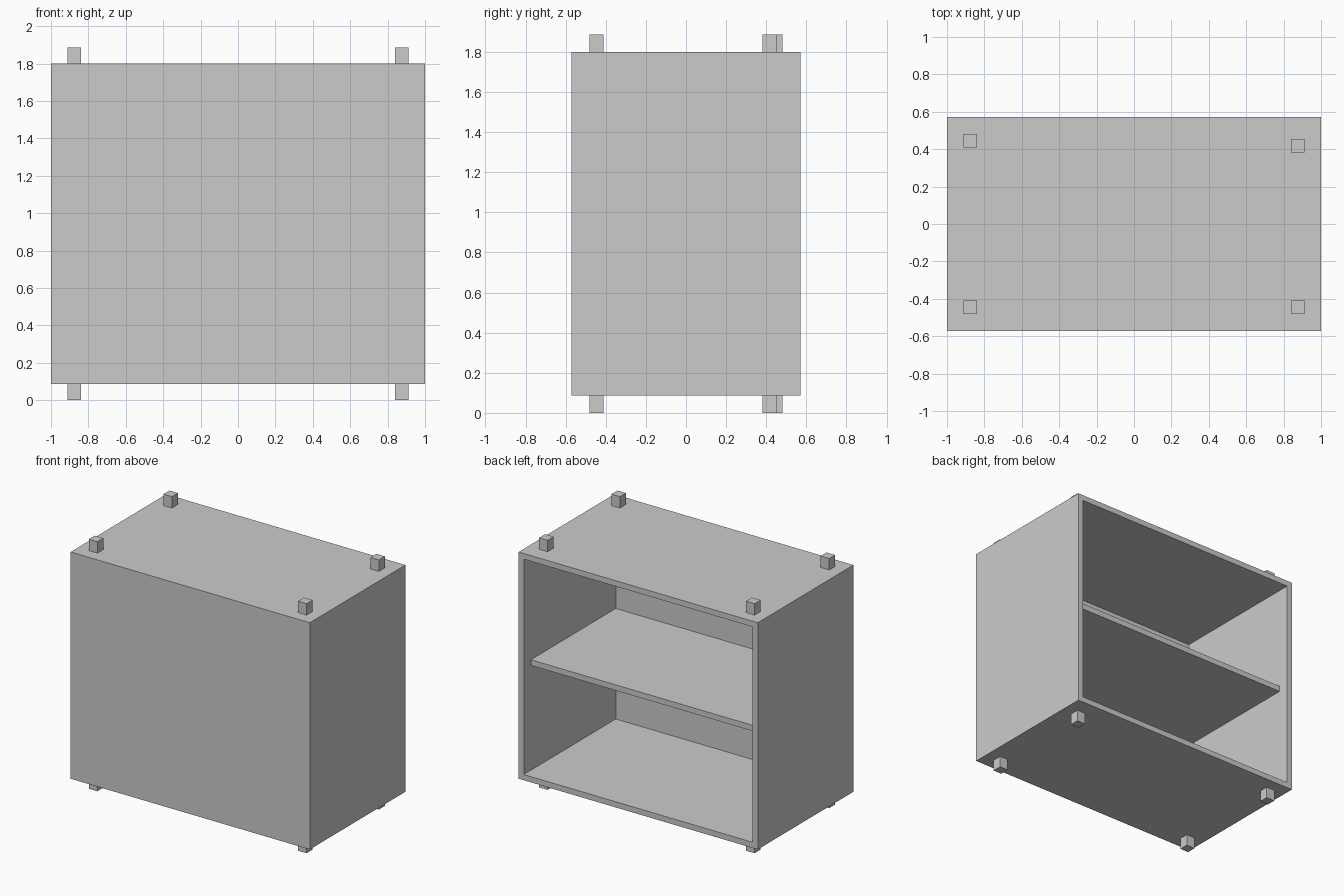
import bpy
import bmesh
from mathutils import Vector

if "Cube" in bpy.data.objects:
    bpy.data.objects.remove(bpy.data.objects["Cube"])

HALF_W, HALF_D = 1.0, 0.571      # cabinet half width and half depth
Z0, Z1 = 0.086, 1.80             # cabinet underside and top
WALL = 0.043                     # panel thickness
FOOT = 0.0714                    # square peg side
FOOT_H = 0.086                   # peg height


def box(bm, lo, hi):
    lo, hi = Vector(lo), Vector(hi)
    verts = bmesh.ops.create_cube(bm, size=1)["verts"]
    bmesh.ops.scale(bm, vec=hi - lo, verts=verts)
    bmesh.ops.translate(bm, vec=(lo + hi) / 2, verts=verts)


def finish(bm, name):
    bmesh.ops.recalc_face_normals(bm, faces=bm.faces)
    mesh = bpy.data.meshes.new(name)
    bm.to_mesh(mesh)
    bm.free()
    obj = bpy.data.objects.new(name, mesh)
    bpy.context.collection.objects.link(obj)
    return obj


def box_object(name, lo, hi):
    bm = bmesh.new()
    box(bm, lo, hi)
    return finish(bm, name)


# Cabinet shell: closed at the front, hollowed out from the +y side
bm = bmesh.new()
box(bm, (-HALF_W, -HALF_D, Z0), (HALF_W, HALF_D, Z1))
bm.normal_update()
opening = max(bm.faces, key=lambda f: f.normal.y)
bmesh.ops.inset_region(bm, faces=[opening], thickness=WALL, use_even_offset=True)
pushed = bmesh.ops.extrude_face_region(bm, geom=[opening])
bmesh.ops.delete(bm, geom=[opening], context='FACES_ONLY')
bmesh.ops.translate(bm, vec=(0, WALL - 2 * HALF_D, 0),
                    verts=[g for g in pushed["geom"] if isinstance(g, bmesh.types.BMVert)])
finish(bm, "cabinet_shell")

# Middle shelf, set back from the open side
mid = (Z0 + Z1) / 2
box_object("shelf",
           (-HALF_W + WALL, -HALF_D + WALL, mid - WALL / 2),
           (HALF_W - WALL, HALF_D - 0.085, mid + WALL / 2))

# Square pegs above and below; the right rear pair sits slightly further in
pegs = {"front_left": (-0.875, -0.446), "front_right": (0.875, -0.446),
        "rear_left": (-0.875, 0.446), "rear_right": (0.875, 0.418)}
for corner, (x, y) in pegs.items():
    for level, z in (("bottom", 0.0), ("top", Z1)):
        box_object(f"{level}_foot_{corner}",
                   (x - FOOT / 2, y - FOOT / 2, z),
                   (x + FOOT / 2, y + FOOT / 2, z + FOOT_H))
